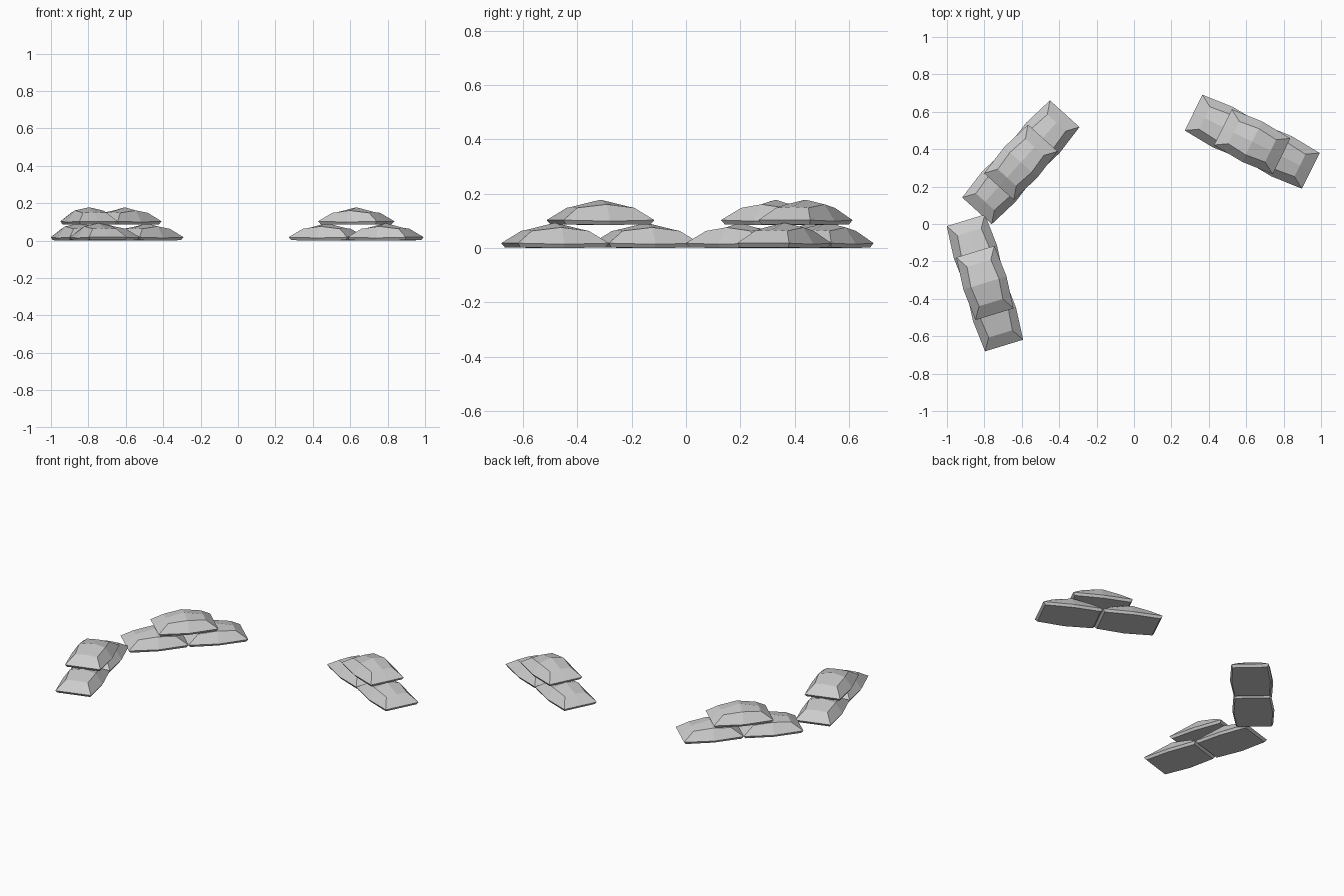
import bpy, math
from mathutils import Matrix, Vector

if "Cube" in bpy.data.objects:
    bpy.data.objects.remove(bpy.data.objects["Cube"])

LENGTH, WIDTH, LAYER = 0.35, 0.213, 0.085


def ring(hx, hy, bulge, zc, ze, zs):
    """Eight-point outline: corners, end middles (ze) and bulged side middles (zs)."""
    return [(-hx, -hy, zc), (0, -hy - bulge, zs), (hx, -hy, zc), (hx, 0, ze),
            (hx, hy, zc), (0, hy + bulge, zs), (-hx, hy, zc), (-hx, 0, ze)]


def bag_mesh():
    hx, hy = LENGTH / 2, WIDTH / 2
    rings = [ring(hx - 0.012, hy - 0.008, 0.012, 0.002, 0.002, 0.0),   # flat underside
             ring(hx, hy, 0.014, 0.018, 0.018, 0.014),                 # seam rim
             ring(hx - 0.065, hy - 0.04, 0.012, 0.063, 0.067, 0.076)]  # crown
    verts = [p for r in rings for p in r] + [(0, 0, 0.093)]
    faces = [tuple(reversed(range(8)))]
    for k in (0, 8):
        for i in range(8):
            j = (i + 1) % 8
            faces.append((k + i, k + j, k + 8 + j, k + 8 + i))
    # top: four quads meeting at the peak
    for c in (0, 2, 4, 6):
        faces.append((16 + (c - 1) % 8, 16 + c, 16 + c + 1, 24))
    me = bpy.data.meshes.new("sandbag")
    me.from_pydata(verts, [], faces)
    me.update()
    return me


mesh = bag_mesh()

# three low walls: two bags below, one bag across the joint
walls = {"right_wall": (0.632, 0.44, -26.4),
         "back_left_wall": (-0.605, 0.33, 47.9),
         "front_left_wall": (-0.797, -0.315, -73.0)}
for name, (x, y, deg) in walls.items():
    place = Matrix.Translation((x, y, 0)) @ Matrix.Rotation(math.radians(deg), 4, 'Z')
    for part, dx, z in (("lower_bag_a", -LENGTH / 2, 0),
                        ("lower_bag_b", LENGTH / 2, 0),
                        ("upper_bag", 0, LAYER)):
        ob = bpy.data.objects.new(f"{name}_{part}", mesh.copy())
        bpy.context.collection.objects.link(ob)
        ob.matrix_world = place @ Matrix.Translation(Vector((dx, 0, z)))
